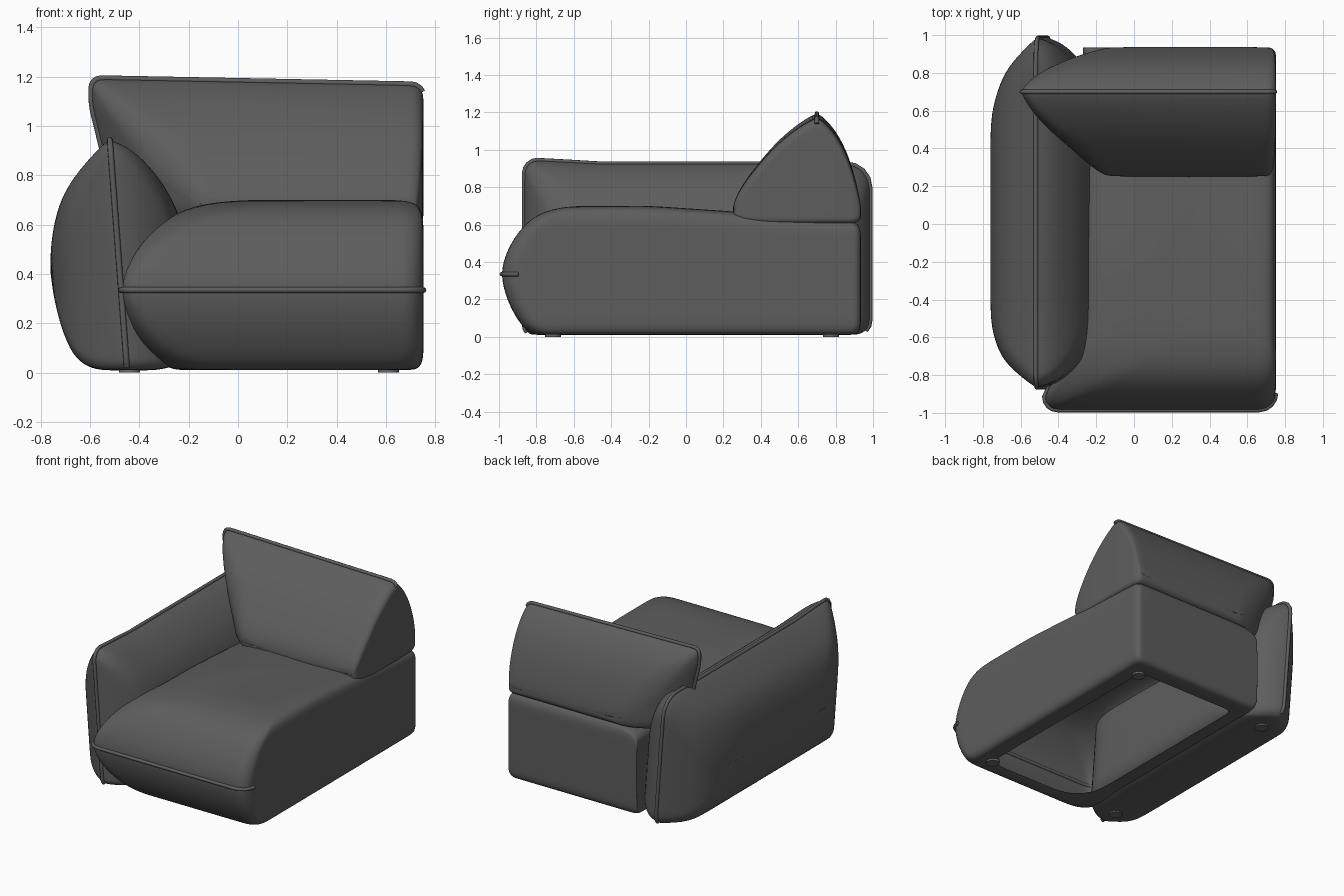
import bpy, bmesh, math

if "Cube" in bpy.data.objects:
    bpy.data.objects.remove(bpy.data.objects["Cube"])

ARC, EDGE = 5, 9          # points on each corner arc and straight edge
SIDE = ARC + EDGE
CORNER_SIDES = ((0, 2), (1, 2), (1, 3), (0, 3))


def material(name, value):
    m = bpy.data.materials.new(name)
    m.use_nodes = True
    color = (value, value, value, 1)
    m.diffuse_color = color
    bsdf = m.node_tree.nodes["Principled BSDF"]
    bsdf.inputs["Base Color"].default_value = color
    bsdf.inputs["Roughness"].default_value = 0.8
    return m


fabric = material("charcoal fabric", 0.11)
foot_mat = material("grey foot", 0.14)


def clamp(t):
    return min(max(t, 0), 1)


def ring(u0, u1, v0, v1, radii):
    """Rounded rectangle, starting at the low corner and running anticlockwise."""
    limit = 0.45 * min(u1 - u0, v1 - v0)
    corners = [(u0, v0, 1, 1), (u1, v0, -1, 1), (u1, v1, -1, -1), (u0, v1, 1, -1)]
    arcs = []
    for i, (u, v, su, sv) in enumerate(corners):
        r = min(radii[i], limit)
        cu, cv = u + su * r, v + sv * r
        angles = [math.pi * (1 + i / 2) + math.pi / 2 * k / (ARC - 1) for k in range(ARC)]
        arcs.append([(cu + r * math.cos(a), cv + r * math.sin(a)) for a in angles])
    pts = []
    for i in range(4):
        a, b = arcs[i][-1], arcs[(i + 1) % 4][0]
        pts += arcs[i]
        for k in range(1, EDGE + 1):
            t = k / (EDGE + 1)
            pts.append((a[0] + (b[0] - a[0]) * t, a[1] + (b[1] - a[1]) * t))
    return pts


def cushion(name, rect, weights, radii, levels, place, open_start=False):
    """Stack of rings; every level is (position, soft inset, hard inset)."""
    bm = bmesh.new()
    rings = []
    for pos, soft, hard in levels:
        d = [ws * soft + wh * hard for ws, wh in weights]
        # corners between two soft sides get rounder as the cushion bulges
        rr = [r + 0.5 * soft * weights[a][0] * weights[b][0]
              for r, (a, b) in zip(radii, CORNER_SIDES)]
        pts = ring(rect[0] + d[0], rect[1] - d[1], rect[2] + d[2], rect[3] - d[3], rr)
        rings.append([bm.verts.new(place(pos, u, v)) for u, v in pts])
    n = len(rings[0])
    for a, b in zip(rings, rings[1:]):
        for i in range(n):
            j = (i + 1) % n
            bm.faces.new((a[i], a[j], b[j], b[i]))
    bm.faces.new(rings[-1])
    cap = bm.faces.new(rings[0][::-1])
    bmesh.ops.recalc_face_normals(bm, faces=bm.faces[:])
    if open_start:
        bmesh.ops.delete(bm, geom=[cap], context='FACES_ONLY')
    for f in bm.faces:
        f.smooth = True
    mesh = bpy.data.meshes.new(name)
    bm.to_mesh(mesh)
    bm.free()
    mesh.materials.append(fabric)
    ob = bpy.data.objects.new(name, mesh)
    bpy.context.collection.objects.link(ob)
    sub = ob.modifiers.new("soften", 'SUBSURF')
    sub.levels = sub.render_levels = 2


def piping(name, rect, radii, pos, place, first, last):
    """Welt cord along part of the seam ring."""
    pts = ring(*rect, radii)
    path = [place(pos, *pts[i % len(pts)]) for i in range(first, last + 1)]
    curve = bpy.data.curves.new(name, 'CURVE')
    curve.dimensions = '3D'
    curve.bevel_depth = 0.012
    curve.bevel_resolution = 2
    curve.use_fill_caps = True
    spline = curve.splines.new('POLY')
    spline.points.add(len(path) - 1)
    for p, co in zip(spline.points, path):
        p.co = (*co, 1)
    curve.materials.append(fabric)
    bpy.context.collection.objects.link(bpy.data.objects.new(name, curve))


SOFT, HARD = (1, 0), (0, 1)


# Seat: stacked upwards, soft in front, narrower where it runs beside the arm
def seat_place(z, x, y):
    drop = 0.075 * clamp((y + 0.2) / 1.1) * max(0, (z - 0.34) / 0.36)
    wall = -0.475 + 0.205 * clamp((y + 0.82) / 0.22)
    return (max(x, wall), y, z - drop)


seat_rect = (-0.475, 0.752, -0.985, 0.935)
seat_radii = (0.07, 0.09, 0.04, 0.05)
seat_levels = [
    (0.016, 0.27, 0.14), (0.01, 0.22, 0.06), (0.014, 0.17, 0.02), (0.05, 0.12, 0),
    (0.12, 0.07, 0), (0.2, 0.03, 0), (0.28, 0.006, 0), (0.335, 0, 0),
    (0.39, 0.006, 0), (0.47, 0.035, 0), (0.55, 0.085, 0), (0.62, 0.15, 0),
    (0.667, 0.23, 0.012), (0.692, 0.33, 0.04), (0.7, 0.44, 0.1), (0.702, 0.52, 0.2)]
cushion("seat", seat_rect, ((1.15, 0), HARD, (0.95, 0), HARD), seat_radii,
        seat_levels, seat_place, open_start=True)
piping("seat_piping", seat_rect, seat_radii, 0.335, seat_place,
       4 * SIDE - 1, 5 * SIDE + ARC - 1)


# Arm: stacked sideways, leaning slightly outwards, top edge sagging mid-length
def arm_place(x, y, z):
    sag = 0.02 * z * clamp((y + 0.75) / 0.25)
    return (x - 0.075 * (z - 0.48), y, z - sag)


arm_rect = (-0.865, 0.985, 0.01, 0.945)
arm_radii = (0.05, 0.08, 0.13, 0.07)
arm_levels = [
    (-0.765, 0.5, 0.36), (-0.75, 0.38, 0.22), (-0.712, 0.25, 0.08),
    (-0.66, 0.165, 0.02), (-0.597, 0.095, 0), (-0.535, 0.036, 0), (-0.5, 0.006, 0),
    (-0.485, 0, 0), (-0.465, 0.006, 0), (-0.42, 0.025, 0), (-0.36, 0.07, 0),
    (-0.275, 0.17, 0.02), (-0.22, 0.3, 0.08), (-0.205, 0.43, 0.2)]
cushion("arm_cushion", arm_rect, ((0.75, 0), (0.95, 0), HARD, SOFT), arm_radii,
        arm_levels, arm_place)
piping("arm_piping", arm_rect, arm_radii, -0.485, arm_place,
       SIDE + 2, 4 * SIDE + 2)


# Backrest: stacked front to back, flat on the open side, tapering to the arm
def back_place(y, x, z):
    tuck = 0.25 * max(0, 1.08 - z) * clamp(-x / 0.6)
    return (x + tuck, y, z - 0.02 * (x + 0.1) * max(0, z - 0.6) / 0.6)


back_rect = (-0.595, 0.752, 0.605, 1.185)
back_radii = (0.08, 0.03, 0.05, 0.04)
back_levels = [
    (0.25, 0.5, 0.055), (0.26, 0.45, 0.03), (0.3, 0.37, 0.01), (0.4, 0.24, 0),
    (0.5, 0.13, 0), (0.6, 0.052, 0), (0.67, 0.01, 0), (0.7, 0, 0),
    (0.73, 0.012, 0), (0.8, 0.085, 0), (0.86, 0.195, 0), (0.905, 0.33, 0),
    (0.932, 0.46, 0.02), (0.937, 0.51, 0.045)]
cushion("back_cushion", back_rect, ((0.9, 0), (0.02, 0.6), HARD, SOFT), back_radii,
        back_levels, back_place)
piping("back_piping", back_rect, back_radii, 0.7, back_place,
       2 * SIDE + 1, 4 * SIDE)

# Feet
for side, x in (("right", -0.44), ("left", 0.61)):
    for end, y in (("front", -0.71), ("back", 0.775)):
        bpy.ops.mesh.primitive_cylinder_add(vertices=24, radius=0.043, depth=0.03,
                                            location=(x, y, 0.015))
        foot = bpy.context.object
        foot.name = f"{end}_{side}_foot"
        foot.data.materials.append(foot_mat)
        bpy.ops.object.shade_smooth_by_angle()
